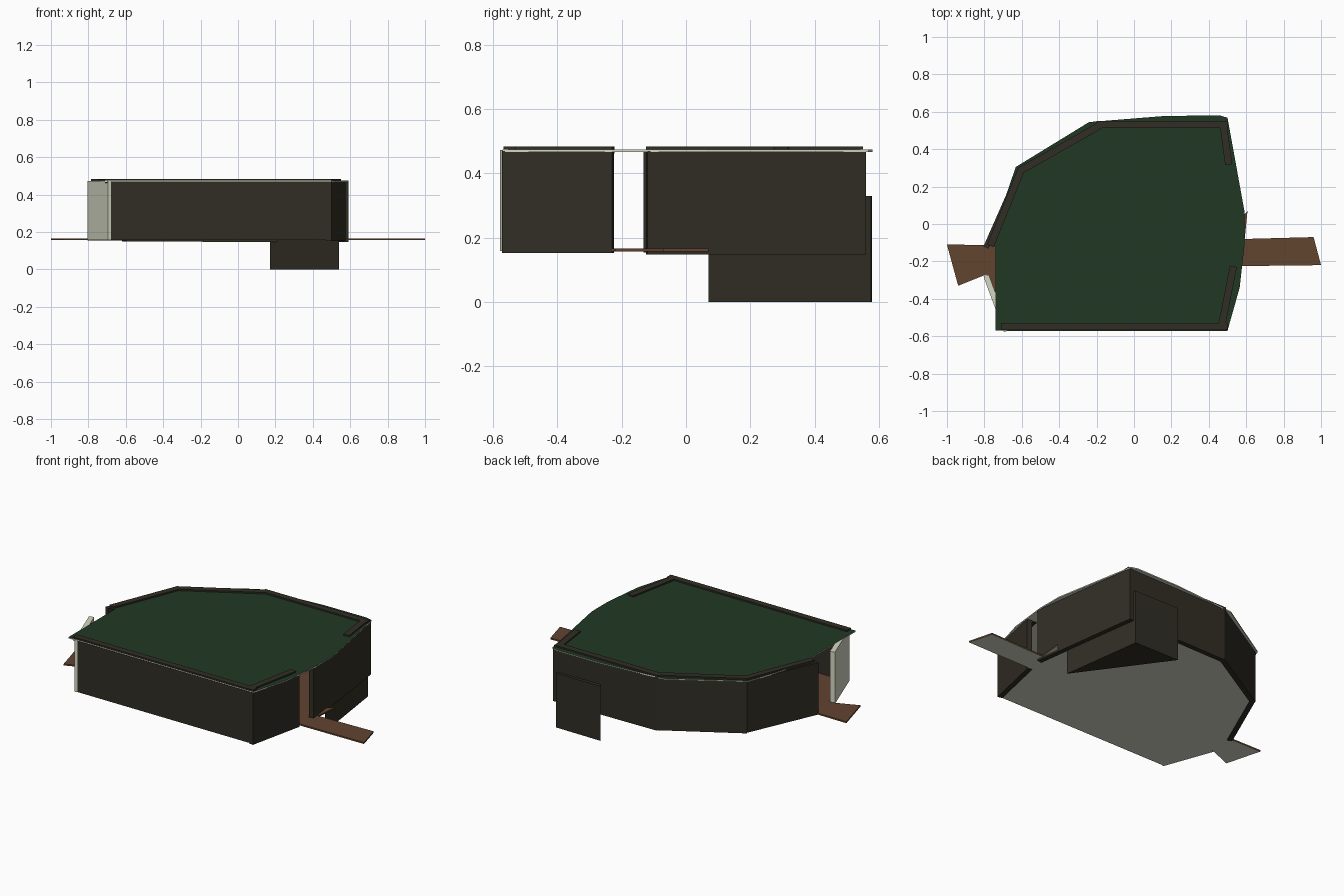
import bpy, bmesh
from mathutils import Vector

if "Cube" in bpy.data.objects:
    bpy.data.objects.remove(bpy.data.objects["Cube"])


def mat(name, rgb):
    m = bpy.data.materials.new(name)
    m.diffuse_color = (*rgb, 1)
    m.use_nodes = True
    m.node_tree.nodes["Principled BSDF"].inputs["Base Color"].default_value = m.diffuse_color
    return m


DARK = mat("dark wall", (0.030, 0.027, 0.018))
GREEN = mat("green roof", (0.015, 0.040, 0.017))
BROWN = mat("brown floor", (0.122, 0.058, 0.030))
PALE = mat("pale lining", (0.66, 0.68, 0.54))


def prism(name, pts, z0, z1, main, second=None, rule=None):
    """Upright prism from a counter-clockwise outline; faces meeting rule use second."""
    me = bpy.data.meshes.new(name)
    bm = bmesh.new()
    lo = [bm.verts.new((x, y, z0)) for x, y in pts]
    hi = [bm.verts.new((x, y, z1)) for x, y in pts]
    bm.faces.new(hi)
    bm.faces.new(lo[::-1])
    n = len(pts)
    for i in range(n):
        j = (i + 1) % n
        bm.faces.new((lo[i], lo[j], hi[j], hi[i]))
    bmesh.ops.recalc_face_normals(bm, faces=bm.faces)
    me.materials.append(main)
    if second:
        me.materials.append(second)
        for f in bm.faces:
            f.material_index = int(rule(f.normal))
    bm.to_mesh(me)
    bm.free()
    ob = bpy.data.objects.new(name, me)
    bpy.context.collection.objects.link(ob)
    return ob


def strip(p, q, t):
    """Outline of a strip of width t lying on the inner side of edge p-q."""
    p, q = Vector(p), Vector(q)
    d = (q - p).normalized()
    inward = Vector((-d.y, d.x)) * t
    return [p, q, q + inward, p + inward]


# walls: outer edge from p to q, bottom height
walls = {
    "front_wall": ((-0.69, -0.572), (0.5, -0.572), 0.158),
    "right_front_wall": ((0.5, -0.572), (0.575, -0.23), 0.152),
    "right_back_wall": ((0.592, -0.12), (0.5, 0.56), 0.147),
    "back_wall": ((0.5, 0.56), (-0.19, 0.55), 0.147),
    "back_left_wall": ((-0.19, 0.55), (-0.62, 0.30), 0.150),
    "left_wall": ((-0.62, 0.30), (-0.805, -0.12), 0.154),
}
for name, (p, q, z) in walls.items():
    prism(name, strip(p, q, 0.03), z, 0.469, DARK)

# pale panel beside the left doorway
prism("left_door_panel", strip((-0.805, -0.28), (-0.695, -0.578), 0.03), 0.158, 0.472, PALE)

# dark rims showing above the roof
rims = {
    "front_rim": ((-0.71, -0.568), (0.5, -0.568)),
    "right_front_rim": ((0.485, -0.56), (0.55, -0.23)),
    "right_back_rim": ((0.525, 0.32), (0.495, 0.54)),
    "back_rim": ((0.5, 0.55), (-0.2, 0.55)),
    "back_left_rim": ((-0.18, 0.55), (-0.62, 0.30)),
    "left_rim": ((-0.62, 0.30), (-0.785, -0.11)),
}
for name, (p, q) in rims.items():
    prism(name, strip(p, q, 0.038), 0.462, 0.483, DARK)

# roof slab, green on top and pale below
roof = [(-0.74, -0.57), (0.5, -0.57), (0.565, -0.34), (0.592, -0.1),
        (0.592, 0.06), (0.5, 0.568), (0.46, 0.58), (0.17, 0.578),
        (-0.24, 0.545), (-0.632, 0.305), (-0.775, -0.11), (-0.74, -0.12)]
prism("roof", roof, 0.467, 0.474, GREEN, PALE, lambda n: n.z < 0.5)

# floor with a path through each doorway, brown on top and pale below
floor = [(-0.695, -0.57), (0.498, -0.57), (0.573, -0.225), (1.0, -0.22),
         (0.96, -0.07), (0.592, -0.08), (0.607, 0.07), (0.57, 0.03), (0.498, 0.555),
         (-0.19, 0.548), (-0.618, 0.298), (-0.80, -0.112), (-1.0, -0.11),
         (-0.94, -0.33), (-0.79, -0.27)]
prism("floor_and_paths", floor, 0.157, 0.166, BROWN, PALE, lambda n: n.z < -0.5)

# wedge-shaped block under the back corner
prism("corner_block", [(0.54, 0.07), (0.47, 0.575), (0.17, 0.578)], 0.0, 0.33, DARK)
